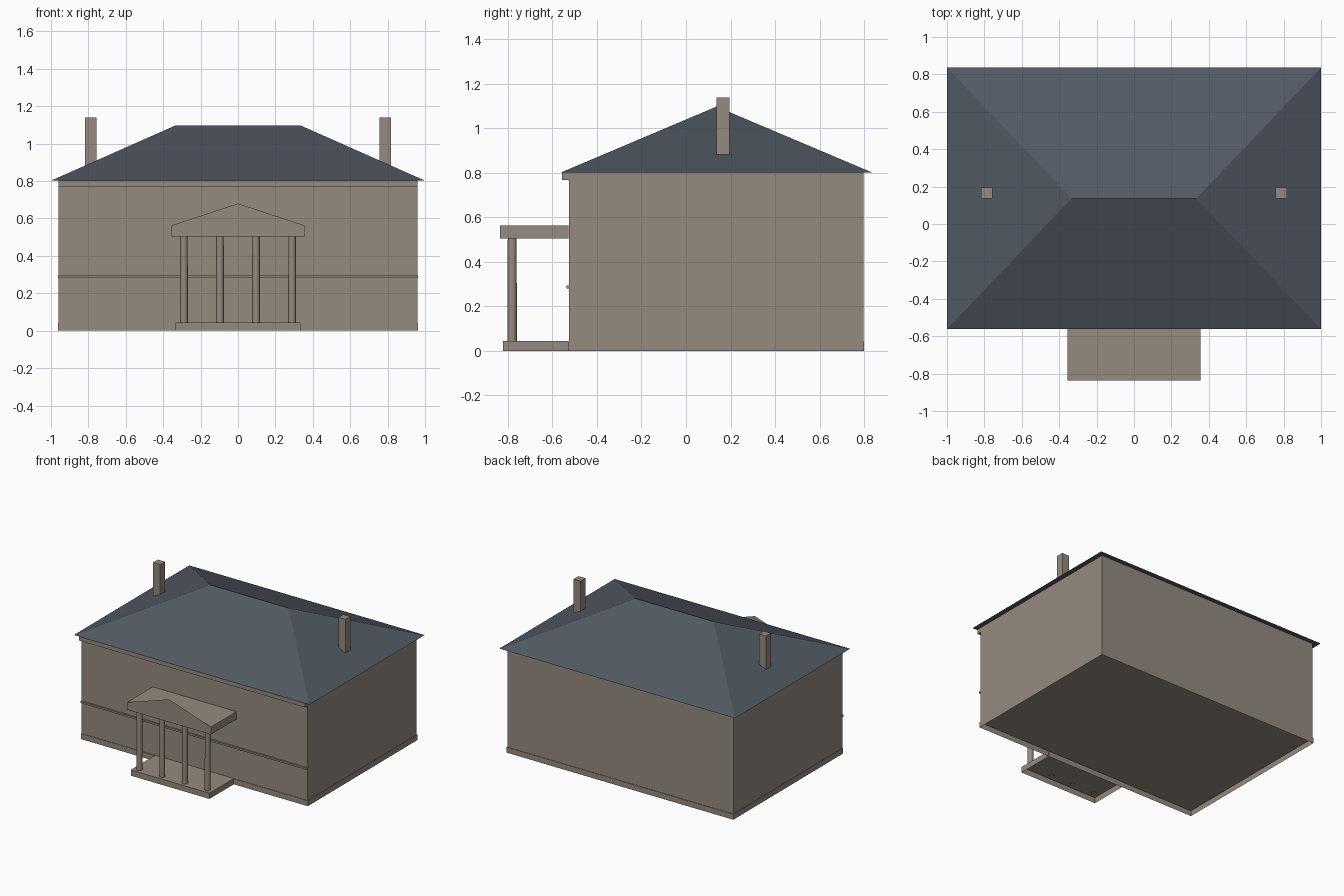
import bpy, bmesh, math

if "Cube" in bpy.data.objects:
    bpy.data.objects.remove(bpy.data.objects["Cube"])


def material(name, color):
    m = bpy.data.materials.new(name)
    m.diffuse_color = (*color, 1)
    m.use_nodes = True
    m.node_tree.nodes["Principled BSDF"].inputs["Base Color"].default_value = m.diffuse_color
    return m


STONE = material("warm_stone", (0.30, 0.254, 0.209))
SLATE = material("dark_slate", (0.084, 0.10, 0.125))


def finish(name, bm, mat):
    me = bpy.data.meshes.new(name)
    bm.to_mesh(me)
    bm.free()
    me.materials.append(mat)
    ob = bpy.data.objects.new(name, me)
    bpy.context.collection.objects.link(ob)
    return ob


def box(name, x, y, z, mat=STONE, open_bottom=False):
    """Box from (min, max) ranges, optionally without its underside."""
    bm = bmesh.new()
    bmesh.ops.create_cube(bm, size=1)
    for v in bm.verts:
        v.co = [r[0] if c < 0 else r[1] for c, r in zip(v.co, (x, y, z))]
    if open_bottom:
        low = [f for f in bm.faces if f.normal.z < -0.5]
        bmesh.ops.delete(bm, geom=low, context='FACES_ONLY')
    return finish(name, bm, mat)


# House body and the hollow plinth it stands on
box("walls", (-0.96, 0.96), (-0.525, 0.797), (0.04, 0.803))
box("plinth", (-0.963, 0.963), (-0.529, 0.801), (0, 0.042), open_bottom=True)

# Front mouldings
box("frieze", (-0.96, 0.96), (-0.557, -0.524), (0.768, 0.802))
box("string_course", (-0.962, 0.962), (-0.538, -0.524), (0.281, 0.294))

# Hipped roof: a box whose top is pulled in to a ridge
bm = bmesh.new()
bmesh.ops.create_cube(bm, size=2)
for v in bm.verts:
    if v.co.z > 0:
        v.co = (0.333 * v.co.x, 0.137, 1.098)
    else:
        v.co = (v.co.x, 0.137 + 0.699 * v.co.y, 0.802)
bmesh.ops.remove_doubles(bm, verts=bm.verts, dist=0.001)
bmesh.ops.recalc_face_normals(bm, faces=bm.faces)
finish("hipped_roof", bm, SLATE)

# Chimneys
for side, s in (("left", -1), ("right", 1)):
    cx = s * 0.787
    box("chimney_" + side, (cx - 0.03, cx + 0.03), (0.137, 0.196), (0.82, 1.14))

# Portico base and flat canopy
box("portico_base", (-0.334, 0.334), (-0.823, -0.527), (0, 0.044), open_bottom=True)
box("portico_canopy", (-0.356, 0.356), (-0.836, -0.527), (0.505, 0.563))

# Pediment: thin upright gable on the canopy's front edge
bm = bmesh.new()
gable = [(-0.356, 0.563), (0.356, 0.563), (0, 0.68)]
bm.faces.new([bm.verts.new((x, -0.836, z)) for x, z in gable])
finish("pediment", bm, STONE)

# Columns
for i in range(4):
    bm = bmesh.new()
    bmesh.ops.create_cone(bm, cap_ends=True, segments=16, radius1=0.021,
                          radius2=0.020, depth=0.465)
    ob = finish(f"column_{i + 1}", bm, STONE)
    ob.location = (-0.289 + i * 0.1927, -0.781, 0.274)
    bpy.context.view_layer.objects.active = ob
    ob.select_set(True)
    bpy.ops.object.shade_smooth_by_angle(angle=math.radians(35))
    ob.select_set(False)
